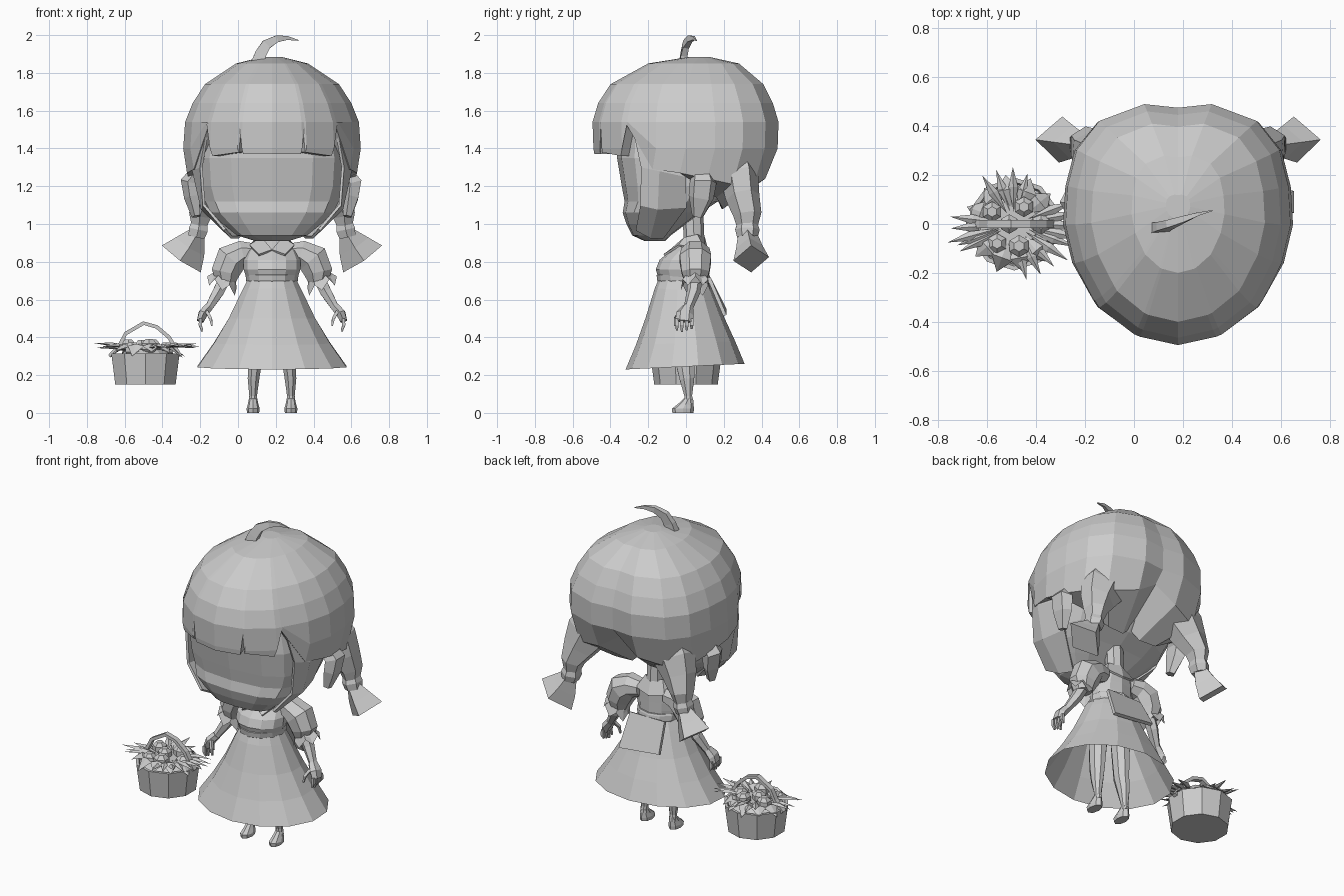
import bpy, bmesh, math, random
from mathutils import Vector as V

random.seed(4)
CX = 0.18            # the figure stands right of the middle
BX = -0.49           # basket centre
mat = bpy.data.materials.new("plain_grey")
mat.diffuse_color = (0.6, 0.6, 0.6, 1)


def build(name, verts, faces):
    me = bpy.data.meshes.new(name)
    me.from_pydata([tuple(v) for v in verts], [], faces)
    bm = bmesh.new()
    bm.from_mesh(me)
    bmesh.ops.recalc_face_normals(bm, faces=bm.faces)
    bm.to_mesh(me)
    bm.free()
    me.materials.append(mat)
    ob = bpy.data.objects.new(name, me)
    bpy.context.collection.objects.link(ob)
    return ob


def loft(name, rings, start=True, end=True):
    n = len(rings[0])
    verts = [v for r in rings for v in r]
    faces = [(i * n + j, i * n + (j + 1) % n, (i + 1) * n + (j + 1) % n, (i + 1) * n + j)
             for i in range(len(rings) - 1) for j in range(n)]
    if start:
        faces.append(tuple(range(n)))
    if end:
        faces.append(tuple(range(len(verts) - n, len(verts))))
    return build(name, verts, faces)


def oval(z, rx, yf, yb, n=12, cx=CX, p=1.0, zb=None):
    """Ring with its own front and back depth, p < 1 makes it boxier, zb tilts the back."""
    zb = z if zb is None else zb
    pts = []
    for k in range(n):
        a = math.tau * k / n
        s, c = math.sin(a), -math.cos(a)
        s = math.copysign(abs(s) ** p, s)
        c = math.copysign(abs(c) ** p, c)
        pts.append(V((cx + rx * s, (yf + yb) / 2 + (yb - yf) / 2 * c, z + (zb - z) * (c + 1) / 2)))
    return pts


def tube(name, path, n=6, start=True, end=True, phase=.5):
    """Path points: x, y, z, sideways radius, depth radius."""
    rings = []
    for i, p in enumerate(path):
        a, b = path[max(i - 1, 0)], path[min(i + 1, len(path) - 1)]
        t = (V(b[:3]) - V(a[:3])).normalized()
        u = t.cross(V((0, 1, 0))).normalized()
        w = u.cross(t)
        rings.append([V(p[:3]) + u * p[3] * math.cos(math.tau * (k + phase) / n)
                      + w * p[4] * math.sin(math.tau * (k + phase) / n) for k in range(n)])
    return loft(name, rings, start, end)


def both(name, path, n=6, **kw):
    """One tube on each side of the figure."""
    for s, side in ((1, "right"), (-1, "left")):
        tube(name + "_" + side, [(CX + s * p[0], *p[1:]) for p in path], n, **kw)


# head with rounded jaw
loft("head", [oval(z, rx, yf, yb, 14, p=.72) for z, rx, yf, yb in (
    (.91, .09, -.22, -.11), (.94, .19, -.285, -.08), (1.0, .265, -.315, 0), (1.06, .33, -.335, .08),
    (1.12, .36, -.325, .17), (1.2, .385, -.34, .24), (1.35, .395, -.365, .28), (1.5, .36, -.36, .28))])

# hair shell: half outline (x, y, lower edge height, inward scale, inner height)
half = [(0, -1, 1.37, .75, 1.37), (.34, -.93, 1.37, .75, 1.37), (.365, -.92, 1.50, .75, 1.5),
        (.39, -.91, 1.38, .75, 1.38), (.70, -.69, 1.36, .75, 1.36), (.74, -.63, 1.53, .78, 1.5),
        (.92, -.32, 1.29, .75, 1.29), (1, 0, 1.27, .75, 1.27), (.98, .32, 1.24, .7, 1.2),
        (.9, .62, 1.21, .65, 1.14), (.7, .86, 1.20, .55, 1.08), (.3, 1.0, 1.24, .45, 1.08), (0, .97, 1.33, .42, 1.14)]
outline = half + [(-h[0], *h[1:]) for h in half[-2:0:-1]]


def hair_ring(z, rx, yf, yb):
    return [V((CX + rx * h[0], (yf + yb) / 2 + (yb - yf) / 2 * h[1], z)) for h in outline]


rings = [hair_ring(*r) for r in ((1.885, .05, .02, .12), (1.85, .19, -.2, .28), (1.74, .355, -.4, .41),
                                 (1.64, .42, -.465, .46), (1.54, .46, -.495, .49))]
mid = hair_ring(1.40, .47, -.49, .485)
low = hair_ring(0, .45, -.485, .42)
inner = []
for k, h in enumerate(outline):
    mid[k].z = max(1.40, h[2] + .01)
    low[k].z = h[2]
    inner.append(V((CX + (low[k].x - CX) * h[3], low[k].y * h[3], h[4])))
loft("hair", rings + [mid, low, inner], True, True)

# locks framing the face, wrapping back along the jaw
lock = [[(.335, -.285, 1.53), (.375, -.235, 1.3), (.36, -.24, 1.1), (.25, -.265, .97)],
        [(.40, -.17, 1.5), (.415, -.14, 1.28), (.37, -.15, 1.08), (.215, -.19, .93)],
        [(.40, -.02, 1.5), (.405, 0, 1.25), (.335, 0, 1.09), (.17, -.12, .93)]]
for s, side in ((1, "right"), (-1, "left")):
    ob = build("face_lock_" + side, [(CX + s * x, y, z) for row in lock for x, y, z in row],
               [(r + i, r + i + 1, r + i + 5, r + i + 4) for r in (0, 4) for i in range(3)])
    m = ob.modifiers.new("thick", 'SOLIDIFY')
    m.thickness, m.offset = .015, 0

# ear locks, pigtails, ties and flared ends
both("ear_lock", [(.38, .08, 1.29, .04, .05), (.43, .09, 1.22, .055, .075), (.42, .08, 1.14, .045, .07),
                  (.40, .06, 1.04, .025, .03)], 5)
both("pigtail", [(.24, .25, 1.33, .13, .11), (.30, .285, 1.235, .14, .10), (.345, .30, 1.14, .105, .09),
                 (.38, .325, 1.05, .068, .075), (.388, .325, .97, .04, .05)], 6)
both("hair_tie", [(.385, .325, 1.0, .05, .055), (.39, .325, .97, .058, .065), (.40, .325, .93, .05, .055)], 6)
both("pigtail_end", [(.395, .325, .95, .045, .05), (.435, .335, .88, .09, .07), (.48, .345, .815, .125, .095)],
     4, phase=0)

# curl on top
tube("curl", [(.105, -.015, 1.85, .05, .03), (.12, -.01, 1.9, .043, .025), (.15, 0, 1.95, .037, .022),
              (.205, .02, 1.98, .025, .018), (.26, .04, 1.985, .015, .01), (.32, .055, 1.972, .003, .003)], 4)

# neck, bodice, collar
loft("neck", [oval(.86, .055, -.01, .1, 8), oval(1.1, .05, -.02, .09, 8)])
loft("bodice", [oval(z, rx, yf, yb, 12) for z, rx, yf, yb in (
    (.67, .13, -.13, .12), (.71, .135, -.145, .11), (.76, .15, -.16, .11), (.81, .15, -.14, .11),
    (.86, .13, -.08, .11), (.91, .07, -.02, .1))])
for s, side in ((1, "right"), (-1, "left")):
    c = [(0, -.085, .865), (.07, -.12, .84), (.12, -.04, .89), (.1, .1, .87), (0, .12, .85),
         (0, .1, .93), (.06, .06, .945), (.055, -.01, .93)]
    ob = build("collar_" + side, [(CX + s * x, y, z) for x, y, z in c],
               [(0, 1, 2, 7), (2, 3, 6, 7), (3, 4, 5, 6)])
    ob.modifiers.new("thick", 'SOLIDIFY').thickness = .012
# waistband
loft("waistband", [oval(z, rx, yf, yb, 12) for z, rx, yf, yb in (
    (.69, .13, -.145, .125), (.70, .137, -.152, .13), (.73, .14, -.156, .125), (.74, .135, -.145, .12))])

# open flared skirt
loft("skirt", [oval(z, rx, yf, yb, 14, zb=zb) for z, rx, yf, yb, zb in (
    (.72, .13, -.14, .12, .69), (.66, .16, -.165, .145, .64), (.5, .235, -.215, .205, .5),
    (.36, .315, -.265, .26, .38), (.23, .405, -.32, .31, .26))], True, False)
# sash hanging at the back
ob = build("back_sash", [(CX - .12, .13, .72), (CX + .12, .13, .72), (CX + .14, .215, .52), (CX - .14, .215, .55)],
           [(0, 1, 2, 3)])
ob.modifiers.new("thick", 'SOLIDIFY').thickness = .02

# sleeves, frilled cuffs, arms and hands
both("puff_sleeve", [(.09, .05, .85, .05, .06), (.155, .05, .848, .07, .08), (.215, .05, .815, .092, .09),
                     (.245, .05, .745, .082, .08), (.242, .05, .69, .055, .06)], 8)
for s, side in ((1, "right"), (-1, "left")):
    rings = []
    for cx, z, r, wave in ((.24, .735, .05, 0), (.255, .70, .065, .01), (.265, .67, .078, .022)):
        rings.append([V((CX + s * (cx + r * math.cos(math.tau * k / 12)), .05 + r * math.sin(math.tau * k / 12),
                         z + wave * (-1) ** k + .4 * r * math.cos(math.tau * k / 12))) for k in range(12)])
    loft("cuff_" + side, rings, True, False)
both("forearm", [(.245, .05, .72, .036, .04), (.285, .04, .64, .034, .036), (.33, .015, .565, .024, .026),
                 (.345, .005, .545, .024, .027)], 6)
both("palm", [(.335, .01, .56, .026, .03), (.365, -.005, .525, .028, .047), (.38, -.01, .485, .02, .047)], 6)
for i in range(4):
    y = -.048 + .026 * i
    both("finger_%d" % i, [(.378, y, .50, .012, .013), (.38, y, .465, .012, .013),
                           (.37, y, .43 + .008 * abs(i - 1), .006, .007)], 4)
both("thumb", [(.345, -.03, .535, .012, .013), (.325, -.055, .5, .011, .012), (.318, -.058, .46, .006, .007)], 4)

# legs and feet
both("leg", [(.075, .0, .62, .065, .07), (.085, -.005, .42, .05, .062), (.09, -.005, .27, .04, .055),
             (.098, .005, .18, .033, .042), (.1, .012, .09, .022, .022), (.1, .015, .05, .024, .027)], 8)
for s, side in ((1, "right"), (-1, "left")):
    cx = CX + s * .1
    loft("foot_" + side, [oval(0, .032, -.072, .04, 8, cx), oval(.022, .035, -.075, .042, 8, cx),
                          oval(.045, .028, -.045, .04, 8, cx), oval(.075, .022, -.012, .038, 8, cx)])

# basket with arched handle
loft("basket", [oval(z, r, -r, r, 10, BX) for z, r in ((.15, .168), (.315, .19), (.315, .172), (.29, .165))])
arch = [(-.19, .30), (-.135, .36), (-.105, .42), (-.01, .475), (.06, .455), (.125, .40), (.185, .30)]
tube("handle", [(BX + x, 0, z, .014, .022) for x, z in arch], 4)


# leaf blades: folded diamonds pointing outward at the given angles
def blades(name, angles, r0, r1, z0, rise, width, sx=1.0):
    verts, faces = [], []
    for deg in angles:
        a = math.radians(deg)
        d, w = V((math.cos(a) * sx, math.sin(a), 0)), V((-math.sin(a), math.cos(a), 0))
        ln = random.uniform(*r1)
        base = V((BX, 0, z0 + random.uniform(-.01, .01))) + d * r0
        m = base + d * (ln - r0) * .55 + V((0, 0, .015))
        tip = base + d * (ln - r0) + V((0, 0, random.uniform(*rise)))
        b = len(verts)
        verts += [base, m + w * width, tip, m - w * width, m + V((0, 0, .012)), m - V((0, 0, .008))]
        faces += [(b + i, b + (i + 1) % 4, b + c) for i in range(4) for c in (4, 5)]
    return build(name, verts, faces)


clumps = [c + o for c in (192, 98, 300, 5) for o in (-20, -7, 7, 20)] + [205, 335]
blades("long_leaves", clumps, .05, (.205, .235), .34, (.0, .03), .02, 1.24)
blades("hanging_leaves", range(10, 370, 30), .07, (.19, .215), .33, (-.04, -.01), .045)
# produce heaped in the basket
for i, (x, y, z, r) in enumerate(((-.09, .05, .35, .042), (.02, -.09, .35, .045), (.04, .07, .35, .042),
                                  (-.07, -.08, .335, .042), (.11, 0, .335, .042), (-.02, .0, .35, .04))):
    loft("produce_%d" % i, [[v + V((0, y, 0)) for v in oval(z + h * r, r * q, -r * q, r * q, 6, BX + x)]
                            for h, q in ((-.9, .4), (-.3, 1), (.4, 1), (.9, .5))])
loft("filling", [oval(.29, .165, -.165, .165, 10, BX), oval(.335, .1, -.1, .1, 10, BX)])
